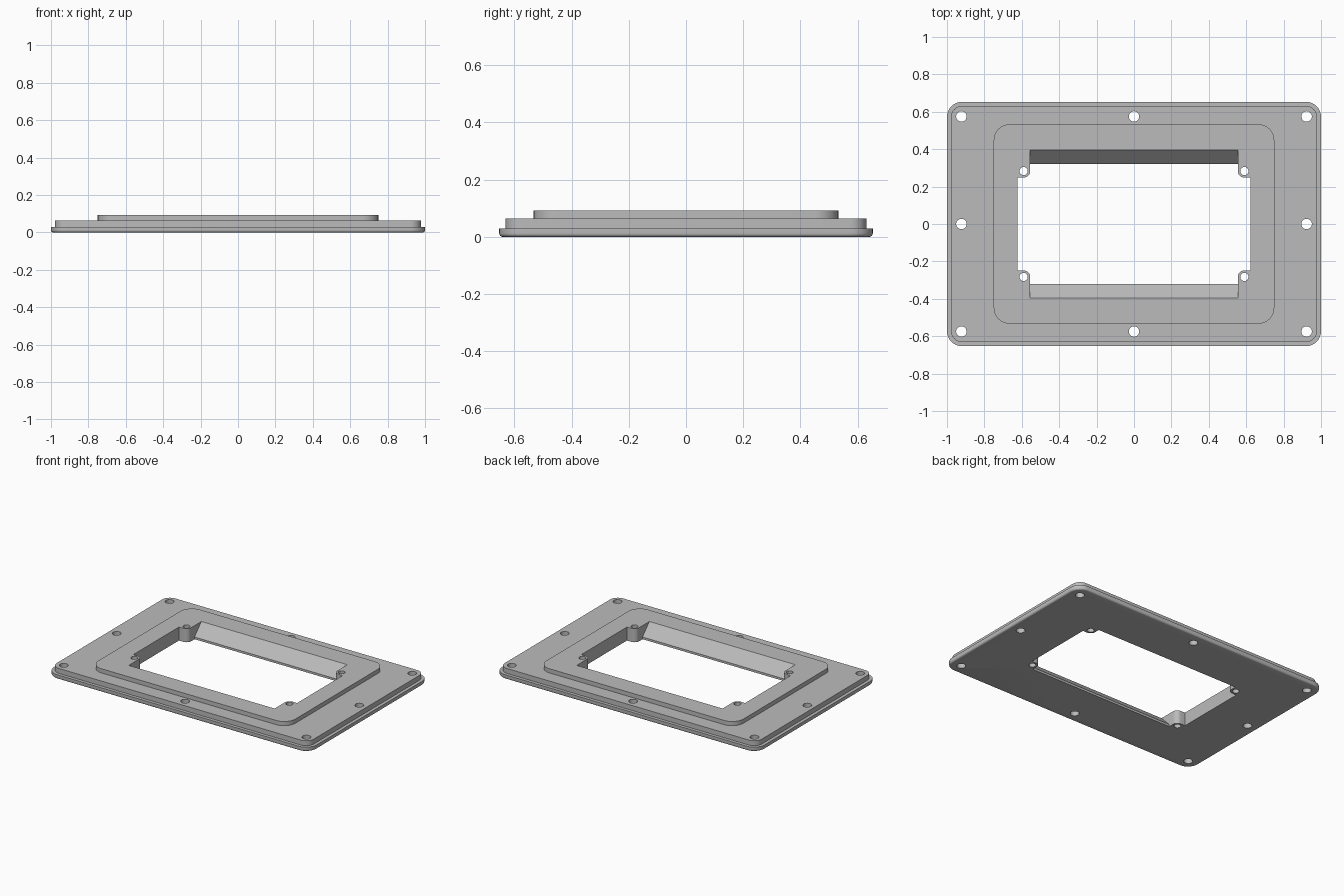
import bpy, bmesh
from math import sin, cos, pi, radians

cube = bpy.data.objects.get("Cube")
if cube:
    bpy.data.objects.remove(cube)

grey = bpy.data.materials.new("plain grey")
grey.use_nodes = True
colour = (0.5, 0.5, 0.5, 1)
grey.diffuse_color = colour
grey.node_tree.nodes["Principled BSDF"].inputs["Base Color"].default_value = colour


def rounded_rect(hx, hy, r, z, steps=8):
    """Counter-clockwise loop of points around a rounded rectangle."""
    points = []
    for i, (sx, sy) in enumerate(((1, 1), (-1, 1), (-1, -1), (1, -1))):
        for k in range(steps + 1):
            a = (i + k / steps) * pi / 2
            points.append((sx * (hx - r) + r * cos(a), sy * (hy - r) + r * sin(a), z))
    return points


def loft(name, loops):
    """Closed solid through loops that have the same number of points."""
    bm = bmesh.new()
    rings = [[bm.verts.new(p) for p in loop] for loop in loops]
    for low, high in zip(rings, rings[1:]):
        for i in range(len(low)):
            j = (i + 1) % len(low)
            bm.faces.new((low[i], low[j], high[j], high[i]))
    bm.faces.new(rings[0])
    bm.faces.new(rings[-1])
    bmesh.ops.recalc_face_normals(bm, faces=bm.faces)
    mesh = bpy.data.meshes.new(name)
    bm.to_mesh(mesh)
    bm.free()
    obj = bpy.data.objects.new(name, mesh)
    bpy.context.collection.objects.link(obj)
    return obj


def prism(name, plan):
    return loft(name, [[(x, y, z) for x, y in plan] for z in (-0.1, 0.2)])


# Stepped plate: rounded lower edge, base, middle step, raised frame
HX, HY, R, EDGE = 1.0, 0.653, 0.08, 0.012
sections = []
for k in range(5):
    a = k * pi / 8
    inset = EDGE * (1 - sin(a))
    sections.append((HX - inset, HY - inset, R - inset, EDGE * (1 - cos(a))))
sections += [(HX, HY, R, 0.03), (0.978, 0.631, 0.058, 0.03), (0.978, 0.631, 0.058, 0.064),
             (0.75, 0.533, 0.085, 0.064), (0.75, 0.533, 0.085, 0.093)]
plate = loft("stepped_frame_plate", [rounded_rect(*s) for s in sections])
plate.data.materials.append(grey)

# Window plan, leaving a rounded screw boss in each corner
BX, BY, BR = 0.59, 0.283, 0.035
quarter = [(0.623, BY - BR)]
quarter += [(BX - BR * sin(a), BY - BR * cos(a)) for a in (k * pi / 16 for k in range(9))]
quarter.append((BX - BR, 0.3))
plan = []
for sx, sy in ((1, 1), (-1, 1), (-1, -1), (1, -1)):
    side = quarter if sx * sy > 0 else quarter[::-1]
    plan += [(sx * x, sy * y) for x, y in side]
cutters = [prism("window_cutter", plan)]

# Sloping long sides of the window
trough = [(-0.32, -0.1), (0.32, -0.1), (0.32, 0.015), (0.395, 0.093),
          (0.395, 0.2), (-0.395, 0.2), (-0.395, 0.093), (-0.32, 0.015)]
cutters.append(loft("slope_cutter", [[(x, y, z) for y, z in trough] for x in (-0.555, 0.555)]))


# Rim holes and boss holes
def hole(x, y, r):
    ring = [(x + r * cos(k * pi / 12), y + r * sin(k * pi / 12)) for k in range(24)]
    cutters.append(prism("hole_cutter", ring))


for sx in (-1, 0, 1):
    for sy in (-1, 0, 1):
        if sx or sy:
            hole(sx * 0.923, sy * 0.575, 0.028)
        if sx and sy:
            hole(sx * BX, sy * BY, 0.022)

# Cut everything out, then drop the cutters
for cutter in cutters:
    cutter.hide_render = True
    mod = plate.modifiers.new(cutter.name, "BOOLEAN")
    mod.operation, mod.solver, mod.object = "DIFFERENCE", "EXACT", cutter
bpy.context.view_layer.update()
evaluated = plate.evaluated_get(bpy.context.evaluated_depsgraph_get())
cut_mesh = bpy.data.meshes.new_from_object(evaluated)
plate.modifiers.clear()
plate.data = cut_mesh
for cutter in cutters:
    bpy.data.objects.remove(cutter)

# Smooth curved walls, keep the steps sharp
bpy.context.view_layer.objects.active = plate
plate.select_set(True)
bpy.ops.object.shade_smooth_by_angle(angle=radians(30))
